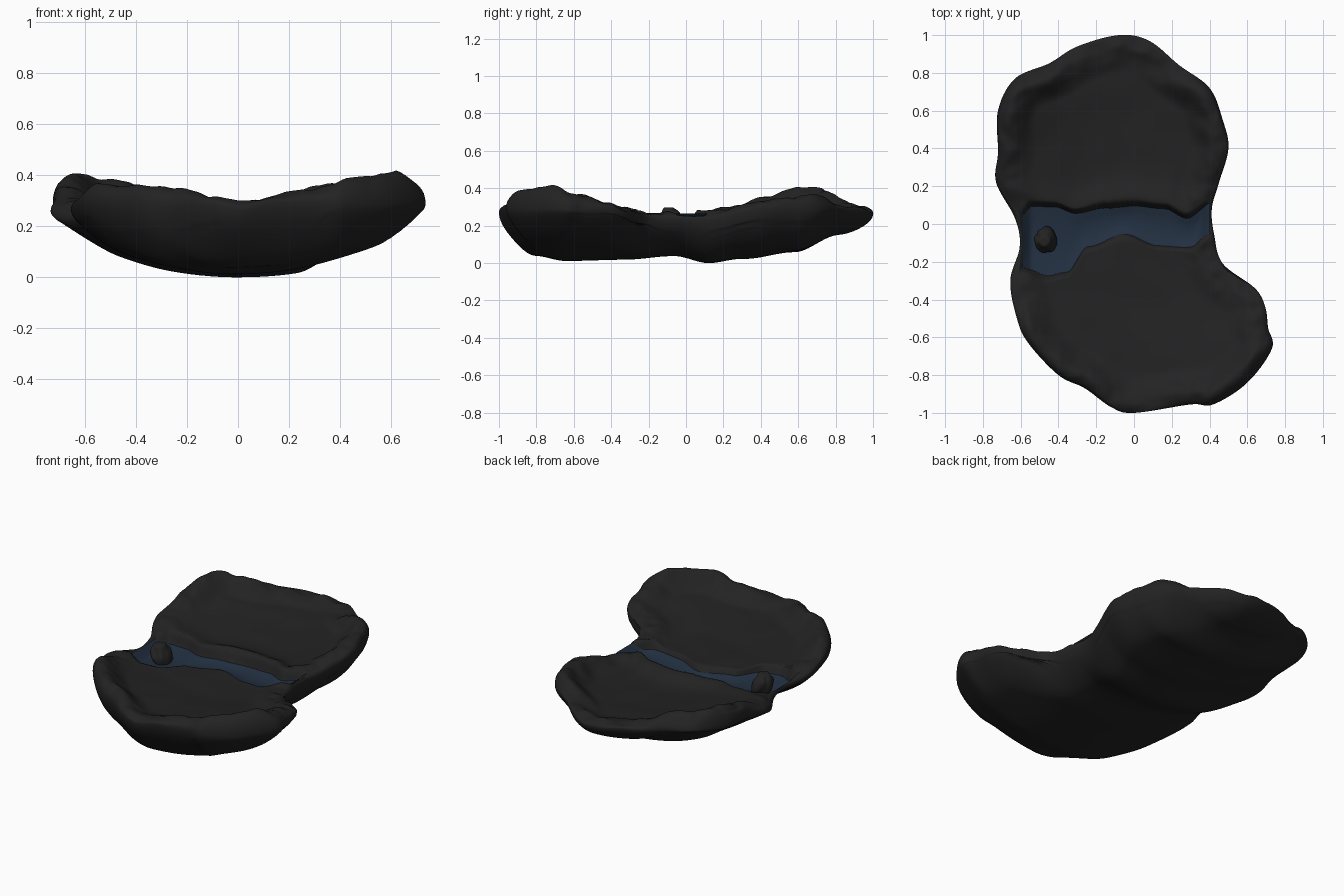
import bpy, bmesh, math
from mathutils import Vector, noise, kdtree

if "Cube" in bpy.data.objects:
    bpy.data.objects.remove(bpy.data.objects["Cube"])

# ---------- materials ----------
def material(name, rgb):
    m = bpy.data.materials.new(name)
    m.diffuse_color = (*rgb, 1)
    m.use_nodes = True
    m.node_tree.nodes["Principled BSDF"].inputs["Base Color"].default_value = m.diffuse_color
    return m

ROCK = material("dark_rock", (0.0165, 0.0165, 0.0165))
WATER = material("deep_blue_water", (0.0165, 0.0295, 0.0535))

# ---------- helpers ----------
def ss(a, b, v):
    t = max(0.0, min(1.0, (v - a) / (b - a)))
    return t * t * (3 - 2 * t)

def spline(p0, p1, p2, p3, t):
    return 0.5 * (2 * p1 + (p2 - p0) * t + (2 * p0 - 5 * p1 + 4 * p2 - p3) * t * t
                  + (3 * p1 - p0 - 3 * p2 + p3) * t ** 3)

def closed_curve(pts, steps):
    v = [Vector(p) for p in pts]
    n = len(v)
    return [spline(v[i - 1], v[i], v[(i + 1) % n], v[(i + 2) % n], k / steps)
            for i in range(n) for k in range(steps)]

def interp(table, x):
    if x <= table[0][0]:
        return table[0][1]
    for (x0, y0), (x1, y1) in zip(table, table[1:]):
        if x <= x1:
            return y0 + (y1 - y0) * ss(x0, x1, x)
    return table[-1][1]

def lump(x, y, z, f):
    return noise.noise(Vector((x * f, y * f, z * f)))

def finish(bm, name, mat):
    bmesh.ops.recalc_face_normals(bm, faces=bm.faces)
    me = bpy.data.meshes.new(name)
    bm.to_mesh(me)
    bm.free()
    ob = bpy.data.objects.new(name, me)
    bpy.context.collection.objects.link(ob)
    me.materials.append(mat)
    for p in me.polygons:
        p.use_smooth = True
    return ob

# ---------- plan outline of the double-lobed slab ----------
outline = closed_curve([
    (-.08, 1.0), (.08, .97), (.24, .84), (.40, .72), (.47, .55), (.50, .40), (.45, .22), (.412, .08),
    (.425, -.06), (.47, -.21), (.64, -.34), (.695, -.44), (.71, -.55), (.73, -.66), (.60, -.84),
    (.42, -.955), (.30, -.955), (0, -1.0), (-.12, -.97), (-.26, -.87), (-.40, -.80), (-.56, -.63),
    (-.62, -.5), (-.655, -.3), (-.605, -.12), (-.63, .03), (-.73, .22), (-.72, .38), (-.72, .6),
    (-.63, .77), (-.45, .85), (-.30, .94)], 9)
kd = kdtree.KDTree(len(outline))
for i, p in enumerate(outline):
    kd.insert((p.x, p.y, 0), i)
kd.balance()

# banks of the stream, as y over x
NORTH = [(-.60, .04), (-.54, .10), (-.42, .095), (-.31, .06), (-.15, .09), (0, .10), (.16, .085),
         (.28, .035), (.40, .10)]
SOUTH = [(-.59, -.24), (-.46, -.28), (-.36, -.26), (-.24, -.12), (-.05, -.055), (.13, -.115),
         (.30, -.125), (.41, -.04)]
# underside height over y
KEEL = [(-1, .11), (-.8, .04), (-.65, .018), (-.3, .02), (-.06, .038), (.12, 0), (.3, .028),
        (.58, .06), (.82, .15), (1, .17)]

def water_height(x, y):
    a, b = interp(SOUTH, x), interp(NORTH, x)
    z = .19 + .05 * max(x, 0) + .02 * min((2 * (y - a) / (b - a) - 1) ** 2, 1)
    z = z + (.268 - z) * ss(.345, .405, x)
    return z + (.245 - z) * ss(-.54, -.60, x)

def reach(y):
    return ss(.12, .88, -y) if y < 0 else ss(0, .78, y) * (1 - .4 * ss(.7, .85, y))

def crest(x, y):
    far = reach(y)
    return .272 + .022 * far + .13 * min(abs(x) / .62, 1) * far

def edge_height(x, y):
    return min(.235 + .06 * ss(.1, .45, abs(y)), crest(x, y) - .02) + .015 * lump(x, y, 3, 4)

def top_height(x, y, d):
    t = min(d / .075, 1)
    rise = math.sqrt(1 - (1 - t) ** 2)
    near = 1 - ss(.12, .3, d)
    c = crest(x, y) + near * (.022 * lump(x, y, 0, 8) + .010 * lump(x, y, 7, 17))
    floor = .235 + (.12 + .13 * reach(y)) * x * x + .03 * ss(.3, .9, abs(y))
    floor += .006 * lump(x, y, 1, 6)
    # rolled lip along the north bank
    lip = math.exp(-((y - interp(NORTH, x) - .035) / .07) ** 2)
    floor += .045 * lip * (1 - .7 * ss(.1, .4, -x))
    body = c + (floor - c) * ss(.06, .20, d)
    e = edge_height(x, y)
    z = e + (body - e) * rise
    # stream bed
    m = min(interp(NORTH, x) - y, y - interp(SOUTH, x), .408 - x, x + .590)
    bed = min(z, water_height(x, y) - .014)
    return z + (bed - z) * ss(-.022, .014, m)

def bottom_height(x, y, d):
    t = min(d / .19, 1)
    e = edge_height(x, y)
    b = .38 * x * x + interp(KEEL, y) + .010 * lump(x, y, 5, 3.5)
    return e + (b - e) * (1 - (1 - t) ** 2) ** .54

# ---------- rock slab: rings shrinking from the outline, above and below ----------
C = Vector((-.1, 0))
RINGS = 72
bm = bmesh.new()
n = len(outline)

def ring(s, height):
    vs = []
    for p in outline:
        q = C + (p - C) * s
        d = kd.find((q.x, q.y, 0))[2] if s < 1 else 0
        vs.append(bm.verts.new((q.x, q.y, height(q.x, q.y, d))))
    return vs

def bridge(a, b):
    for i in range(n):
        j = (i + 1) % n
        bm.faces.new((a[i], a[j], b[j], b[i]))

rim = ring(1, lambda x, y, d: edge_height(x, y))
for height in (top_height, bottom_height):
    last = rim
    for k in range(1, RINGS):
        new = ring(1 - (k / RINGS) ** 1.5, height)
        bridge(last, new)
        last = new
    mid = bm.verts.new((C.x, C.y, height(C.x, C.y, .4)))
    for i in range(n):
        bm.faces.new((last[i], last[(i + 1) % n], mid))
low = min(v.co.z for v in bm.verts)
for v in bm.verts:
    v.co.z -= low
finish(bm, "rock_slab", ROCK)

# ---------- water: a hollow strip tucked under both banks ----------
bm = bmesh.new()
rows = []
for i in range(61):
    x = -.590 + i / 60 * (.402 + .590)
    a, b = interp(SOUTH, x) - .010, interp(NORTH, x) + .010
    ys = [a + (b - a) * j / 10 for j in range(11)]
    rows.append([bm.verts.new((x, y, water_height(x, y) - low)) for y in ys])
for r, s in zip(rows, rows[1:]):
    for j in range(10):
        bm.faces.new((r[j], s[j], s[j + 1], r[j + 1]))
finish(bm, "stream_water", WATER)

# ---------- boulder leaning in the water ----------
bm = bmesh.new()
bmesh.ops.create_icosphere(bm, subdivisions=4, radius=1)
for v in bm.verts:
    p = v.co.copy()
    k = 1 + .2 * lump(p.x, p.y, p.z, 1.6)
    w = 1 - .25 * max(p.z, 0)
    v.co = Vector((-.465 + p.x * .060 * k * w - .016 * p.z, -.085 + p.y * .066 * k * w,
                   .225 + max(-.07, min(.072, p.z * .085 * k))))
finish(bm, "boulder", ROCK)
